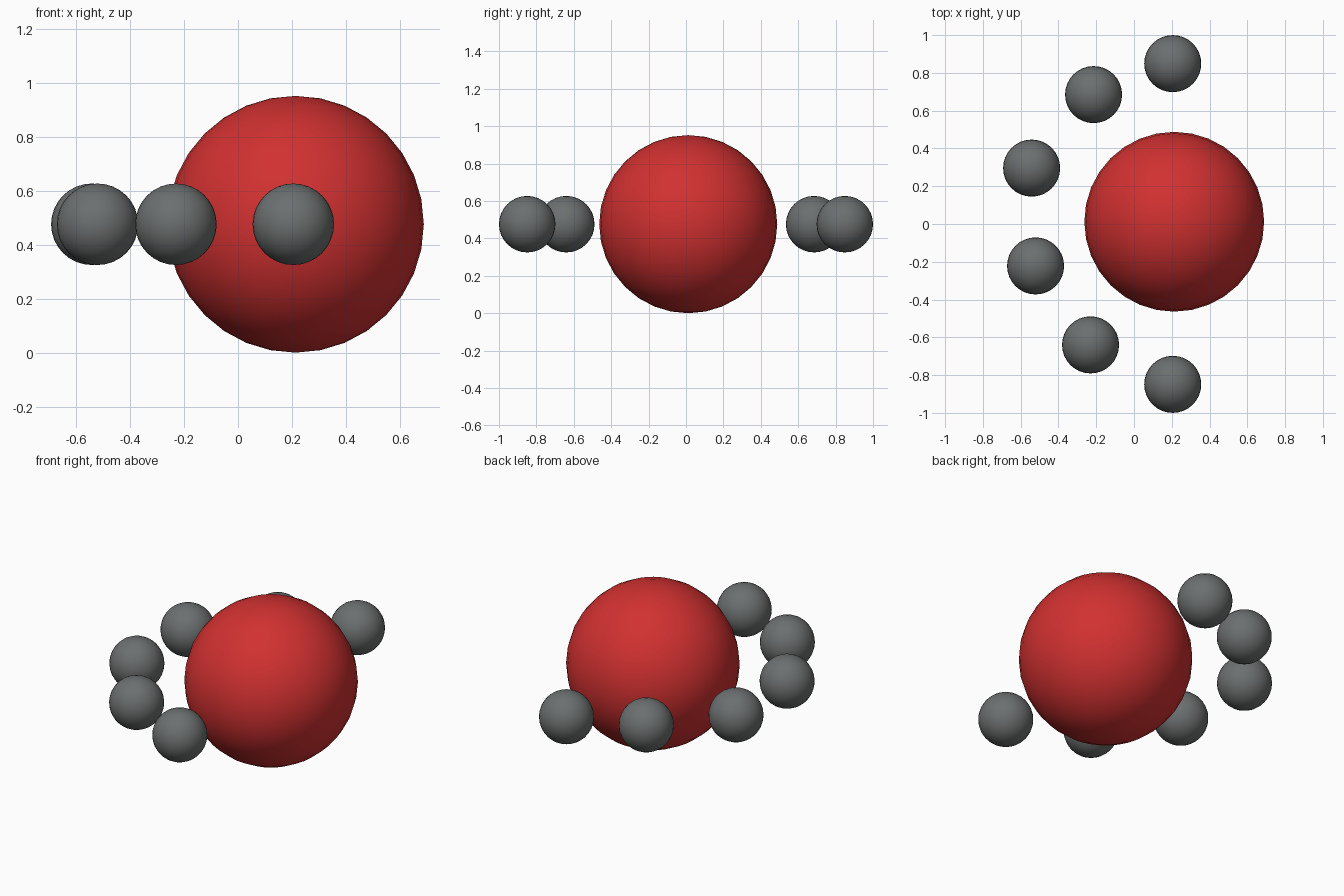
import bpy

if "Cube" in bpy.data.objects:
    bpy.data.objects.remove(bpy.data.objects["Cube"])


def material(name, rgb):
    m = bpy.data.materials.new(name)
    m.diffuse_color = (*rgb, 1)
    m.use_nodes = True
    m.node_tree.nodes["Principled BSDF"].inputs["Base Color"].default_value = m.diffuse_color
    return m


def ball(name, centre, radius, mat):
    bpy.ops.mesh.primitive_uv_sphere_add(segments=32, ring_count=16, radius=radius, location=centre)
    ob = bpy.context.object
    ob.name = name
    ob.data.materials.append(mat)
    bpy.ops.object.shade_smooth()
    return ob


red = material("red", (0.64, 0.03, 0.03))
grey = material("dark grey", (0.15, 0.16, 0.16))
MID = 0.476

# Large central ball
ball("central_ball", (0.213, 0.012, MID), 0.476, red)

# Small balls in a half ring around the left side
ring = [(0.205, 0.849), (-0.214, 0.685), (-0.542, 0.296),
        (-0.521, -0.222), (-0.23, -0.64), (0.205, -0.849)]
for i, (x, y) in enumerate(ring):
    ball(f"small_ball_{i + 1}", (x, y, MID), 0.151, grey)
